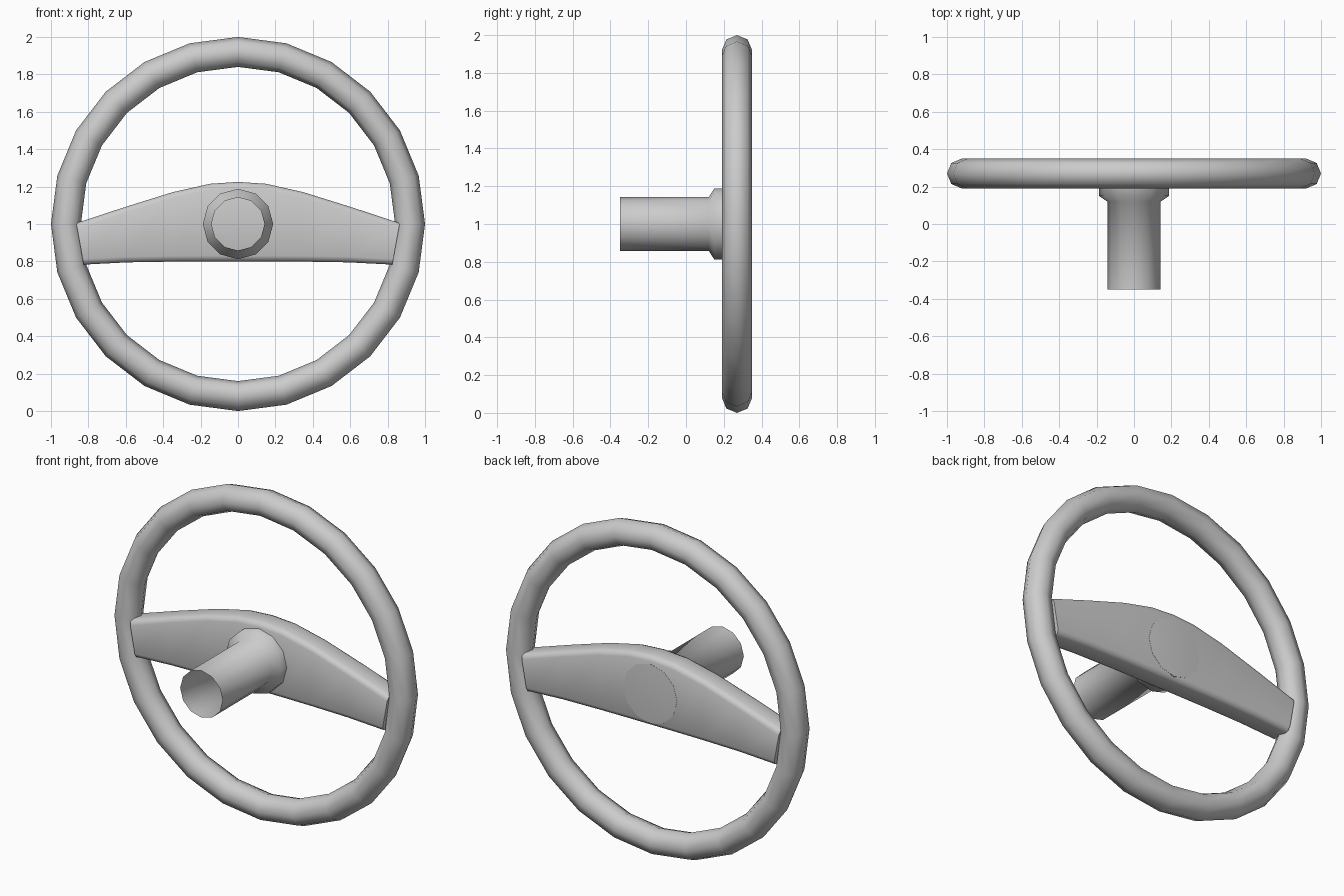
import bpy, bmesh, math

if "Cube" in bpy.data.objects:
    bpy.data.objects.remove(bpy.data.objects["Cube"])

CY, CZ = 0.27, 1.0  # wheel centre


def finish(name, bm, angle=62):
    bmesh.ops.recalc_face_normals(bm, faces=bm.faces)
    mesh = bpy.data.meshes.new(name)
    bm.to_mesh(mesh)
    bm.free()
    ob = bpy.data.objects.new(name, mesh)
    bpy.context.collection.objects.link(ob)
    bpy.ops.object.select_all(action='DESELECT')
    ob.select_set(True)
    bpy.context.view_layer.objects.active = ob
    bpy.ops.object.shade_smooth_by_angle(angle=math.radians(angle))
    return ob


def loft(bm, rings, closed=False):
    loops = [[bm.verts.new(p) for p in r] for r in rings]
    pairs = list(zip(loops, loops[1:]))
    if closed:
        pairs.append((loops[-1], loops[0]))
    for a, b in pairs:
        n = len(a)
        for i in range(n):
            j = (i + 1) % n
            bm.faces.new((a[i], a[j], b[j], b[i]))
    return loops


def ring(r, y, n=12):
    return [(r * math.sin(math.tau * i / n), y, CZ + r * math.cos(math.tau * i / n))
            for i in range(n)]


# Rim: 24 segments with an octagonal section
bm = bmesh.new()
sections = []
for k in range(8):
    a = math.tau * k / 8
    sections.append(ring(0.92 + 0.08 * math.cos(a), CY + 0.08 * math.sin(a), 24))
loft(bm, sections, closed=True)
finish("rim", bm)

# Steering column: open tube flaring to a collar
bm = bmesh.new()
loft(bm, [ring(r, y) for r, y in
          [(0.142, -0.35), (0.142, 0.12), (0.188, 0.15), (0.188, 0.24)]])
finish("column", bm)

# Spoke panel: chamfered section lofted across the wheel
bm = bmesh.new()
half = [(0, 1.225, 0.8), (0.15, 1.215, 0.8), (0.35, 1.17, 0.799),
        (0.6, 1.092, 0.795), (0.865, 1.005, 0.783)]
stations = [(-x, t, b) for x, t, b in half[:0:-1]] + half
d, c = 0.072, 0.03
rings = []
for x, top, bot in stations:
    sec = [(-d, bot + c), (-d, top - c), (-d + 0.009, top - 0.009), (-d + c, top),
           (d - c, top), (d - 0.009, top - 0.009), (d, top - c), (d, bot + c),
           (d - 0.009, bot + 0.009), (d - c, bot), (-d + c, bot), (-d + 0.009, bot + 0.009)]
    r = []
    for y, z in sec:
        # ends lean inward towards the bottom
        lean = 0.04 * (abs(x) / 0.865) ** 4 * (top - z) / (top - bot)
        r.append((x - math.copysign(lean, x), CY + y, z))
    rings.append(r)
loops = loft(bm, rings)
bm.faces.new(loops[0])
bm.faces.new(loops[-1])
finish("spoke_panel", bm)

# Centre cap on the driver's side
bm = bmesh.new()
loops = loft(bm, [ring(0.18, 0.32), ring(0.18, 0.343), ring(0.1, 0.348)])
bm.faces.new(loops[-1])
finish("centre_cap", bm)
